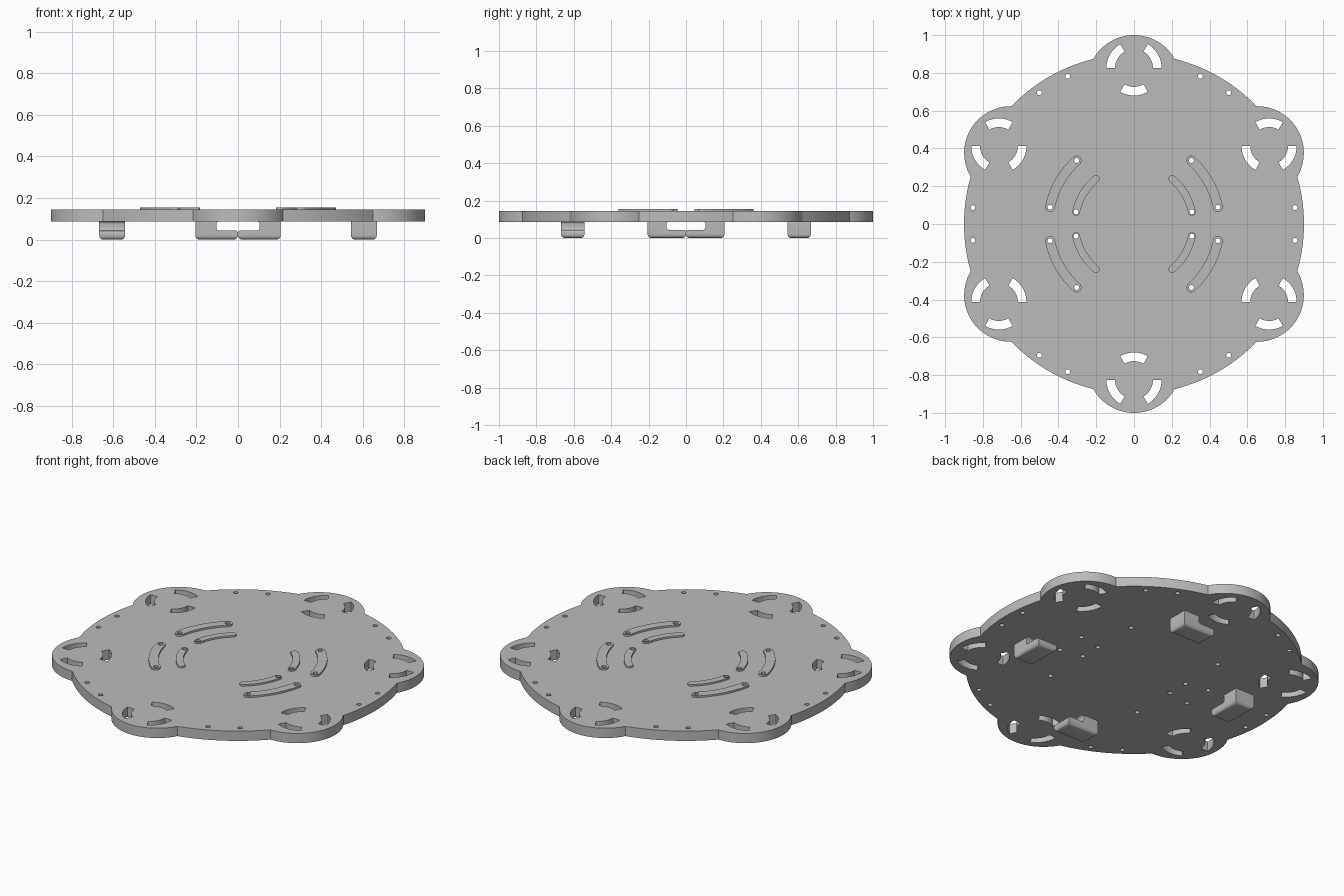
import bpy
import bmesh
from math import sin, cos, acos, atan2, radians, pi
from mathutils import Matrix

if "Cube" in bpy.data.objects:
    bpy.data.objects.remove(bpy.data.objects["Cube"], do_unlink=True)

grey = bpy.data.materials.new("plain grey")
grey.use_nodes = True
grey.diffuse_color = (0.5, 0.5, 0.5, 1)
grey.node_tree.nodes["Principled BSDF"].inputs["Base Color"].default_value = (0.5, 0.5, 0.5, 1)

PLATE_LOW, PLATE_TOP, RIDGE_TOP = 0.087, 0.145, 0.155


def arc(cx, cy, r, a0, a1, n):
    """Points on an arc, both ends included."""
    return [(cx + r * cos(a0 + (a1 - a0) * i / n), cy + r * sin(a0 + (a1 - a0) * i / n))
            for i in range(n + 1)]


def circle(cx, cy, r, n=20):
    return arc(cx, cy, r, 0, 2 * pi, n)[:-1]


def polar(r, a):
    return r * cos(a), r * sin(a)


def finish(obj, bm):
    bmesh.ops.remove_doubles(bm, verts=bm.verts, dist=0.0001)
    bmesh.ops.recalc_face_normals(bm, faces=bm.faces)
    bm.to_mesh(obj.data)
    bm.free()
    obj.data.materials.clear()
    obj.data.materials.append(grey)
    bpy.ops.object.select_all(action='DESELECT')
    obj.select_set(True)
    bpy.context.view_layer.objects.active = obj
    bpy.ops.object.shade_smooth_by_angle(angle=radians(30))


def sheet(name, loops, z0, z1):
    """Flat part: first loop is the outline, the others are holes."""
    curve = bpy.data.curves.new(name, 'CURVE')
    curve.dimensions = '2D'
    curve.fill_mode = 'BOTH'
    curve.extrude = (z1 - z0) / 2
    for loop in loops:
        spline = curve.splines.new('POLY')
        spline.points.add(len(loop) - 1)
        for point, (x, y) in zip(spline.points, loop):
            point.co = (x, y, 0, 1)
        spline.use_cyclic_u = True
    helper = bpy.data.objects.new(name + " outline", curve)
    bpy.context.collection.objects.link(helper)
    graph = bpy.context.evaluated_depsgraph_get()
    mesh = bpy.data.meshes.new_from_object(helper.evaluated_get(graph))
    bpy.data.objects.remove(helper, do_unlink=True)
    obj = bpy.data.objects.new(name, mesh)
    bpy.context.collection.objects.link(obj)
    bm = bmesh.new()
    bm.from_mesh(mesh)
    bmesh.ops.translate(bm, verts=bm.verts, vec=(0, 0, (z0 + z1) / 2))
    finish(obj, bm)
    return obj


# Plate outline: a disc with six round lobes
R, LOBE_AT, LOBE_R = 0.9, 0.753, 0.247
a = acos((R * R + LOBE_AT ** 2 - LOBE_R ** 2) / (2 * R * LOBE_AT))
b = atan2(R * sin(a), R * cos(a) - LOBE_AT)
outline, holes = [], []
for k in range(6):
    t = pi / 2 + k * pi / 3
    outline += arc(*polar(LOBE_AT, t), LOBE_R, t - b, t + b, 28)
    outline += arc(0, 0, R, t + a, t + pi / 3 - a, 14)[1:-1]

    # Three curved slots in every lobe
    cx, cy = polar(0.826, t)
    for j in range(3):
        s = t + pi / 6 + j * 2 * pi / 3
        holes.append(arc(cx, cy, 0.146, s, s + pi / 3, 10)
                     + arc(cx, cy, 0.1, s + pi / 3, s, 10))

    # Two screw holes on the rim between lobes
    for side in (-1, 1):
        holes.append(circle(*polar(0.857, t + pi / 6 + side * radians(5.8)), 0.013))

# Curved raised strips with screw holes, mirrored into four quadrants
strips = [("outer_strip", 0.453, 0.026, 11.3, 47.9, True),
          ("inner_strip", 0.313, 0.02, 11.8, 49.7, False)]
for sx in (1, -1):
    for sy in (1, -1):
        where = ("back" if sy > 0 else "front") + ("_left" if sx > 0 else "_right")
        for name, r, w, d0, d1, both in strips:
            t0, t1 = radians(d0), radians(d1)
            loop = (arc(0, 0, r + w, t0, t1, 16)
                    + arc(*polar(r, t1), w, t1, t1 + pi, 10)[1:-1]
                    + arc(0, 0, r - w, t1, t0, 16)
                    + arc(*polar(r, t0), w, t0 + pi, t0 + 2 * pi, 10)[1:-1])
            ends = [t0, t1] if both else [t0]
            screw = [circle(*polar(r, e), 0.013) for e in ends]
            loops = [[(x * sx, y * sy) for x, y in lp] for lp in [loop] + screw]
            sheet(name + "_" + where, loops, PLATE_TOP, RIDGE_TOP)
            holes += loops[1:]

sheet("plate", [outline] + holes, PLATE_LOW, PLATE_TOP)


# Hooked feet: slotted blocks with rounded undersides, turned around the centre
def foot(name, turn):
    x0, x1, length, slot, lip = 0.543, 0.667, 0.205, 0.104, 0.044
    fillet = 0.012
    profile = [(0, 0), (0, lip)]
    profile += [(-y, z) for y, z in arc(slot - fillet, lip + fillet, fillet, -pi / 2, 0, 5)]
    profile += [(-y, z) for y, z in arc(slot - fillet, PLATE_LOW - fillet, fillet, 0, pi / 2, 5)]
    profile += [(-slot, PLATE_LOW), (-length, PLATE_LOW), (-length, 0)]
    bm = bmesh.new()
    face = bm.faces.new([bm.verts.new((x0, y, z)) for y, z in profile])
    new = bmesh.ops.extrude_face_region(bm, geom=[face])["geom"]
    bmesh.ops.translate(bm, vec=(x1 - x0, 0, 0),
                        verts=[v for v in new if isinstance(v, bmesh.types.BMVert)])
    bmesh.ops.recalc_face_normals(bm, faces=bm.faces)
    under = [e for e in bm.edges if all(v.co.z < 0.001 for v in e.verts)]
    bmesh.ops.bevel(bm, geom=under, offset=0.02, segments=4, profile=0.5, affect='EDGES')
    tip = [e for e in bm.edges if all(abs(v.co.y) < 0.001 and abs(v.co.z - lip) < 0.001
                                      for v in e.verts)]
    bmesh.ops.bevel(bm, geom=tip, offset=0.012, segments=3, profile=0.5, affect='EDGES')
    bmesh.ops.rotate(bm, verts=bm.verts, cent=(0, 0, 0), matrix=Matrix.Rotation(turn, 3, 'Z'))
    obj = bpy.data.objects.new(name, bpy.data.meshes.new(name))
    bpy.context.collection.objects.link(obj)
    finish(obj, bm)


for k, side in enumerate(("left", "back", "right", "front")):
    foot("foot_" + side, k * pi / 2)
